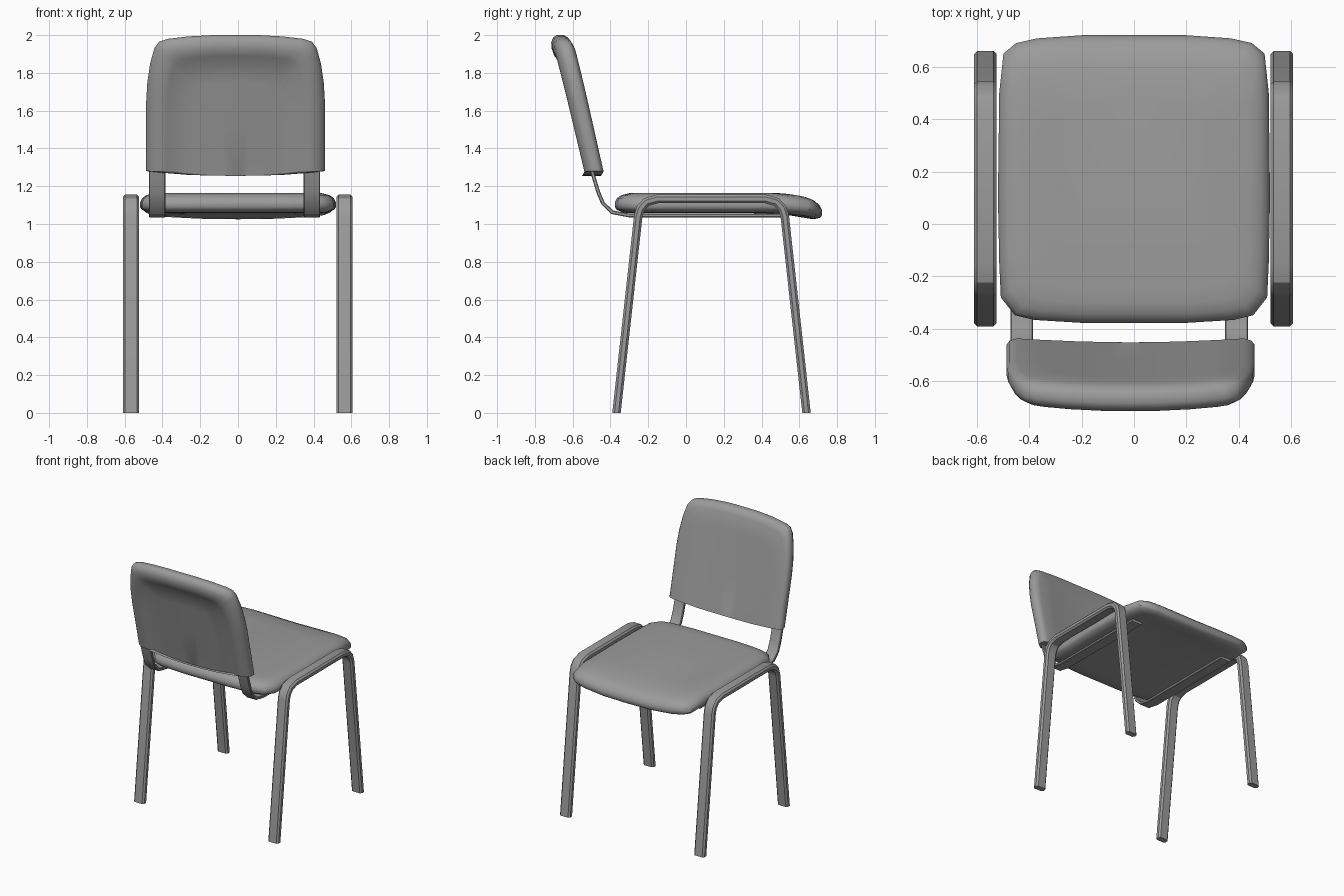
import bpy
import bmesh
import math
from mathutils import Vector

cube = bpy.data.objects.get("Cube")
if cube:
    bpy.data.objects.remove(cube, do_unlink=True)

GREY = (0.33, 0.33, 0.33, 1.0)
grey = bpy.data.materials.new("plain_grey")
grey.use_nodes = True
grey.diffuse_color = GREY
bsdf = next(n for n in grey.node_tree.nodes if n.type == 'BSDF_PRINCIPLED')
bsdf.inputs["Base Color"].default_value = GREY


def loft(name, rings, angle=40):
    """Skin a list of closed rings, cap both ends and shade it."""
    bm = bmesh.new()
    loops = [[bm.verts.new(p) for p in ring] for ring in rings]
    for a, b in zip(loops, loops[1:]):
        for i in range(len(a)):
            j = (i + 1) % len(a)
            bm.faces.new((a[i], a[j], b[j], b[i]))
    bm.faces.new(loops[0])
    bm.faces.new(loops[-1])
    bmesh.ops.recalc_face_normals(bm, faces=bm.faces)
    mesh = bpy.data.meshes.new(name)
    bm.to_mesh(mesh)
    bm.free()
    mesh.materials.append(grey)
    obj = bpy.data.objects.new(name, mesh)
    bpy.context.collection.objects.link(obj)
    bpy.ops.object.select_all(action='DESELECT')
    obj.select_set(True)
    bpy.context.view_layer.objects.active = obj
    bpy.ops.object.shade_smooth_by_angle(angle=math.radians(angle))
    return obj


def mirrored(half):
    """Close a half outline that starts and ends on the centre line."""
    return half + [(-x, v) for x, v in half[-2:0:-1]]


def sweep(name, path, x, width, thick, bevel):
    """Sweep a chamfered flat bar along a path of (y, z) points."""
    w, t = width / 2, thick / 2
    section = [(w - bevel, t), (w, t - bevel), (w, bevel - t), (w - bevel, -t),
               (bevel - w, -t), (-w, bevel - t), (-w, t - bevel), (bevel - w, t)]
    pts = [Vector(p) for p in path]
    rings = []
    for i, p in enumerate(pts):
        d0 = (p - pts[i - 1]).normalized() if i else (pts[1] - p).normalized()
        d1 = (pts[i + 1] - p).normalized() if i < len(pts) - 1 else d0
        d = (d0 + d1).normalized()
        n = Vector((-d.y, d.x)) / max(d.dot(d0), 0.5)
        ring = [(x + u, p.x + n.x * v, p.y + n.y * v) for u, v in section]
        if p.y == 0:   # cut the feet level with the floor
            ring = [(a, b, 0) for a, b, c in ring]
        rings.append(ring)
    return loft(name, rings, 30)


# Leg frames: one bent flat tube on each side
half_leg = [(-0.368, 0), (-0.253, 1.04), (-0.24, 1.083), (-0.21, 1.116), (-0.15, 1.133)]
leg_path = half_leg + [(0.27 - y, z) for y, z in reversed(half_leg)]
for side, x in (("left", 0.564), ("right", -0.567)):
    sweep(side + "_leg_frame", leg_path, x, 0.086, 0.045, 0.012)

# Flat strips that run under the seat and carry the backrest
strip_path = [(0.5, 1.045), (-0.3, 1.045), (-0.39, 1.062), (-0.44, 1.11),
              (-0.465, 1.17), (-0.495, 1.27), (-0.515, 1.36)]
for side, x in (("left", 0.391), ("right", -0.428)):
    sweep(side + "_back_support", strip_path, x, 0.087, 0.02, 0.004)

# Seat cushion: rounded outline, soft edges, front lip bent down
seat_outline = mirrored([
    (0, 0.72), (0.2, 0.72), (0.37, 0.708), (0.45, 0.69), (0.498, 0.65),
    (0.514, 0.5), (0.519, 0.1), (0.514, -0.15), (0.508, -0.28),
    (0.455, -0.348), (0.38, -0.366), (0.2, -0.377), (0, -0.377)])
seat_layers = [(0.24, 1.057), (0.12, 1.057), (0.045, 1.06), (0.01, 1.075),
               (0, 1.09), (0, 1.115), (0.012, 1.137), (0.035, 1.153),
               (0.075, 1.163), (0.13, 1.165), (0.24, 1.165)]


def seat_point(x, y, inset, z):
    x *= 1 - inset / 0.52
    y = 0.172 + (y - 0.172) * (1 - inset / 0.55)
    drop = 0.2 * max(0, y - 0.5) * (1 - 0.5 * (x / 0.5) ** 2)
    return (x, y, z - drop)


loft("seat", [[seat_point(x, y, i, z) for x, y in seat_outline]
              for i, z in seat_layers])

# Backrest: leaning curved pad with a rim around a recessed rear panel
back_outline = mirrored([
    (0, 2.0), (0.12, 2.0), (0.25, 1.993), (0.36, 1.98), (0.405, 1.965),
    (0.43, 1.93), (0.452, 1.85), (0.467, 1.75), (0.473, 1.65), (0.473, 1.45),
    (0.473, 1.28), (0.4, 1.272), (0.25, 1.26), (0.12, 1.256), (0, 1.255)])
back_layers = [(0.4, 0), (0.28, 0), (0.15, 0), (0.04, 0), (0.012, 0.012),
               (0, 0.03), (0, 0.065), (0.012, 0.088), (0.04, 0.105), (0.07, 0.11),
               (0.11, 0.105), (0.135, 0.085), (0.25, 0.085), (0.4, 0.085)]


def back_point(x, z, inset, depth):
    x *= 1 - inset / 0.473
    z = 1.255 + (z - 1.255) * (1 - inset / 0.745)
    bow = 0.024 * (1 - (x / 0.473) ** 2)
    rise = z - 1.28
    depth *= 0.9 + 0.13 * rise
    return (x - 0.013, -0.433 - 0.225 * rise - bow - depth, z)


loft("backrest", [[back_point(x, z, i, d) for x, z in back_outline]
                  for i, d in back_layers])
